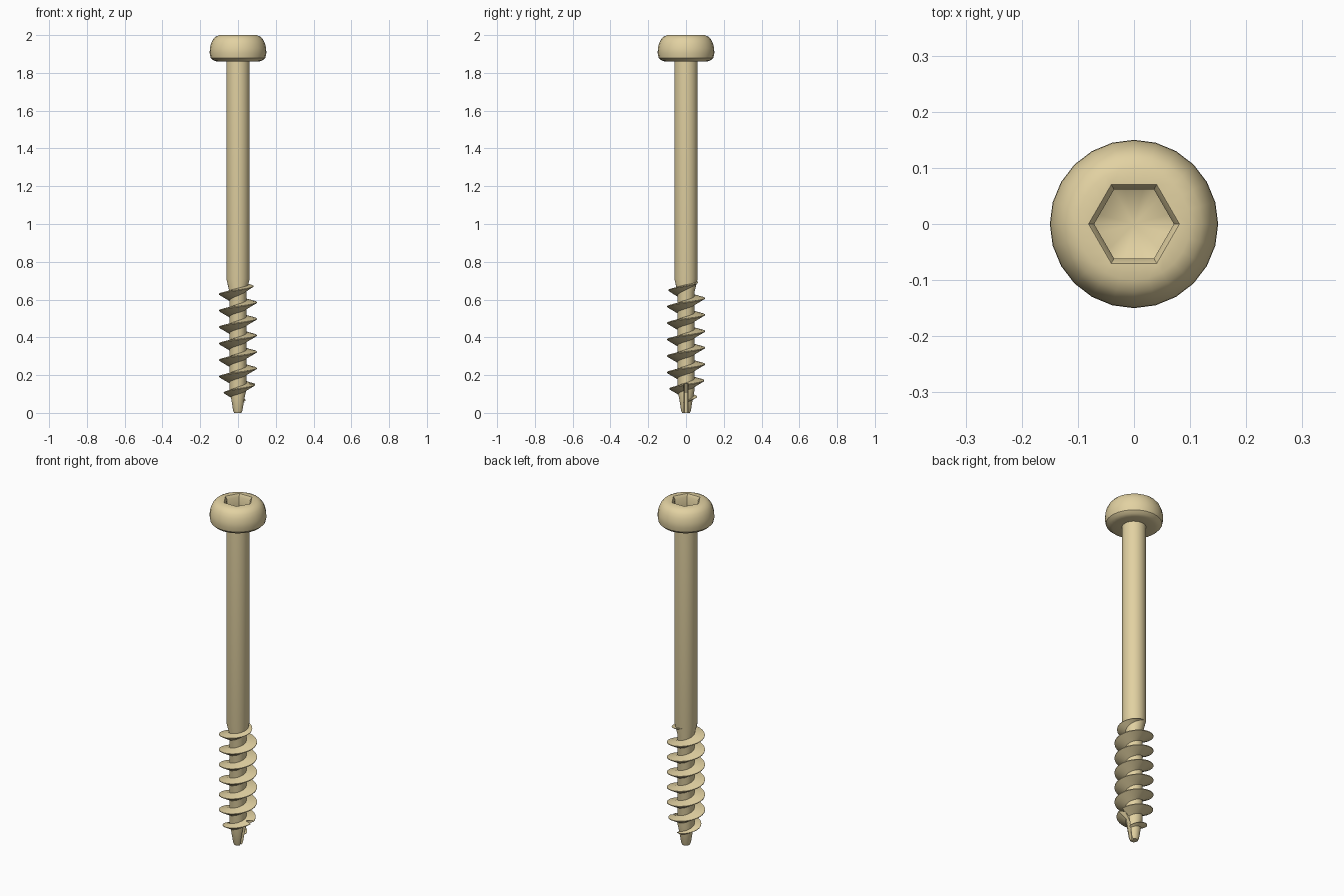
import bpy, bmesh, math
from math import pi, cos, sin

if "Cube" in bpy.data.objects:
    bpy.data.objects.remove(bpy.data.objects["Cube"])

N = 24            # sides of the lathed body
PITCH = 0.0872    # thread rise per turn

mat = bpy.data.materials.new("yellow_zinc")
mat.diffuse_color = (0.76, 0.64, 0.36, 1)
mat.use_nodes = True
mat.node_tree.nodes["Principled BSDF"].inputs["Base Color"].default_value = mat.diffuse_color


def finish(name, bm):
    bmesh.ops.recalc_face_normals(bm, faces=bm.faces)
    me = bpy.data.meshes.new(name)
    bm.to_mesh(me)
    bm.free()
    ob = bpy.data.objects.new(name, me)
    bpy.context.collection.objects.link(ob)
    me.materials.append(mat)
    return ob


def bridge(bm, a, b):
    n = len(a)
    for i in range(n):
        j = (i + 1) % n
        bm.faces.new((a[i], a[j], b[j], b[i]))


def fan(bm, ring, z):
    c = bm.verts.new((0, 0, z))
    for i in range(len(ring)):
        bm.faces.new((ring[i], ring[(i + 1) % len(ring)], c))


def hex_radius(r, a):
    # radius of a hexagon with a corner on +x
    return r * cos(pi / 6) / cos(a % (pi / 3) - pi / 6)


def lerp(table, x):
    for (x0, y0), (x1, y1) in zip(table, table[1:]):
        if x <= x1:
            return y0 + (y1 - y0) * max(0, x - x0) / (x1 - x0)
    return table[-1][1]


# Core, shank and head outline as (z, radius)
core = [(0, 0.02), (0.012, 0.026), (0.07, 0.035), (0.12, 0.045),
        (0.64, 0.045), (0.71, 0.062)]
head = [(1.86, 0.062), (1.86, 0.11), (1.866, 0.13), (1.88, 0.145), (1.905, 0.15),
        (1.93, 0.149), (1.955, 0.143), (1.975, 0.134), (1.99, 0.121), (2.0, 0.10)]
# Hex socket rings
socket = [(2.0, 0.081), (1.985, 0.071), (1.92, 0.071)]

bm = bmesh.new()
rings = []
for k, (z, r) in enumerate(core + head + socket):
    is_hex = k >= len(core) + len(head)
    ring = []
    for i in range(N):
        a = 2 * pi * i / N
        q = hex_radius(r, a) if is_hex else r
        ring.append(bm.verts.new((q * cos(a), q * sin(a), z)))
    rings.append(ring)
for a, b in zip(rings, rings[1:]):
    bridge(bm, a, b)
fan(bm, rings[0], 0)
fan(bm, rings[-1], 1.885)
screw = finish("screw_body", bm)

# Right-handed helical thread with a sharp crest
crest = [(0.055, 0.034), (0.08, 0.055), (0.105, 0.075), (0.125, 0.087),
         (0.19, 0.10), (0.635, 0.10), (0.67, 0.083), (0.70, 0.058)]
Z0, Z1 = 0.055, 0.70
steps = int((Z1 - Z0) / PITCH * 32)
bm = bmesh.new()
rings = []
for i in range(steps + 1):
    z = Z0 + (Z1 - Z0) * i / steps
    a = 2 * pi * (z - 0.4975) / PITCH
    ri = lerp(core, z) - 0.007
    ro = max(lerp(crest, z), ri + 0.004)
    s = min(1, (ro - ri) / 0.06)
    section = [(ri, -0.036 * s), (ro, -0.002 * s), (ro, 0.002 * s), (ri, 0.014 * s)]
    rings.append([bm.verts.new((r * cos(a), r * sin(a), z + d)) for r, d in section])
for a, b in zip(rings, rings[1:]):
    bridge(bm, a, b)
bm.faces.new(rings[0])
bm.faces.new(rings[-1])
thread = finish("thread", bm)

# Self-drilling notch at the tip on the +x side
bm = bmesh.new()
outline = [(0.014, -0.009), (0.13, -0.022), (0.13, 0.022), (0.014, 0.009)]
lo = [bm.verts.new((x - 0.006, y, -0.02)) for x, y in outline]
mid = [bm.verts.new((x, y, 0.105)) for x, y in outline]
top = [bm.verts.new((x + 0.036, y, 0.155)) for x, y in outline]
bridge(bm, lo, mid)
bridge(bm, mid, top)
bm.faces.new(lo)
bm.faces.new(top)
cutter = finish("notch_cutter", bm)
cutter.hide_render = True

for ob in (screw, thread):
    bpy.ops.object.select_all(action='DESELECT')
    ob.select_set(True)
    bpy.context.view_layer.objects.active = ob
    mod = ob.modifiers.new("notch", 'BOOLEAN')
    mod.operation = 'DIFFERENCE'
    mod.solver = 'EXACT'
    mod.object = cutter
    bpy.ops.object.modifier_apply(modifier="notch")
    bpy.ops.object.shade_smooth_by_angle(angle=math.radians(32))
bpy.data.objects.remove(cutter)
